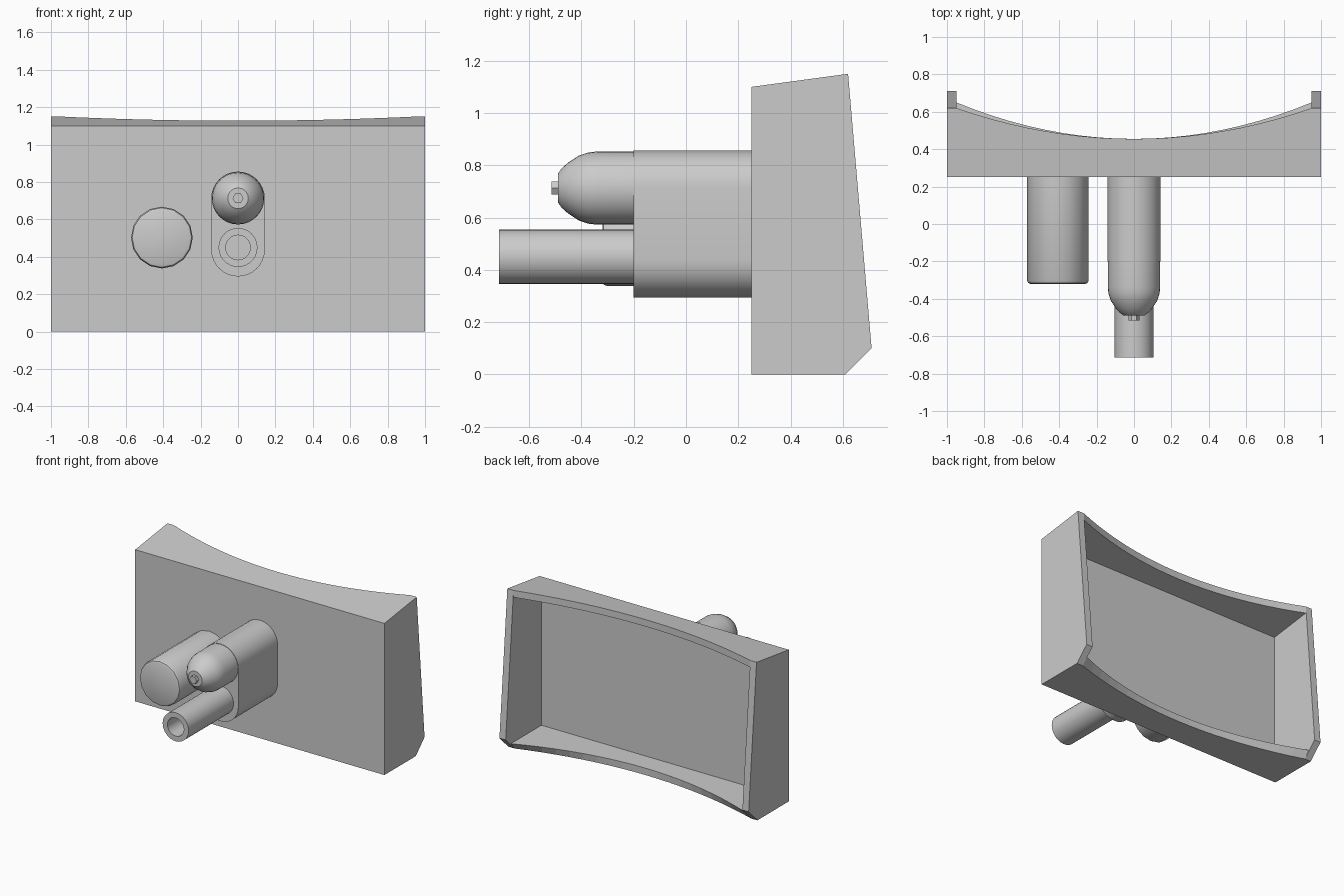
import bpy, bmesh, math

if "Cube" in bpy.data.objects:
    bpy.data.objects.remove(bpy.data.objects["Cube"])

grey = bpy.data.materials.new("plain grey")
grey.diffuse_color = (0.6, 0.6, 0.6, 1)
grey.use_nodes = True
grey.node_tree.nodes["Principled BSDF"].inputs["Base Color"].default_value = grey.diffuse_color


def finish(name, bm, smooth=True):
    bmesh.ops.remove_doubles(bm, verts=bm.verts, dist=1e-5)
    bmesh.ops.recalc_face_normals(bm, faces=bm.faces)
    me = bpy.data.meshes.new(name)
    bm.to_mesh(me)
    bm.free()
    me.materials.append(grey)
    ob = bpy.data.objects.new(name, me)
    bpy.context.collection.objects.link(ob)
    if smooth:
        bpy.ops.object.select_all(action='DESELECT')
        ob.select_set(True)
        bpy.context.view_layer.objects.active = ob
        bpy.ops.object.shade_smooth_by_angle(angle=math.radians(35))
    return ob


def loft(name, sections, smooth=False):
    """Join matching closed sections and cap both ends."""
    bm = bmesh.new()
    rings = [[bm.verts.new(p) for p in s] for s in sections]
    n = len(rings[0])
    for a, b in zip(rings, rings[1:]):
        for i in range(n):
            j = (i + 1) % n
            bm.faces.new((a[i], a[j], b[j], b[i]))
    bm.faces.new(rings[0])
    bm.faces.new(rings[-1])
    return finish(name, bm, smooth)


def turned(name, x, z, profile, sides):
    """Rings of (y, radius) about an axis along y."""
    def ring(y, r):
        return [(x + r * math.cos(2 * math.pi * i / sides), y,
                 z + r * math.sin(2 * math.pi * i / sides)) for i in range(sides)]
    return loft(name, [ring(y, r) for y, r in profile], True)


FRONT, BACK, MID, WALL = 0.25, 0.30, 0.455, 0.05


def top_z(y):
    return 1.10 + 0.05 * (y - FRONT) / 0.37


# side walls with the chamfered lower back corner
side = [(FRONT, 0), (0.61, 0), (0.71, 0.1), (0.62, 1.15), (FRONT, 1.10)]
for name, x0, x1 in (("left_wall", -1, -0.95), ("right_wall", 0.95, 1)):
    loft(name, [[(x, y, z) for y, z in side] for x in (x0, x1)])

# front plate
loft("front_plate", [[(x, FRONT, 0), (x, BACK, 0), (x, BACK, top_z(BACK)),
                      (x, FRONT, 1.10)] for x in (-0.95, 0.95)])

# top and bottom walls with a concave back edge
top, bottom = [], []
for i in range(21):
    t = -1 + i / 10
    x = 0.95 * t
    yt = MID + (0.62 - MID) * t * t
    yb = MID + (0.61 - MID) * t * t
    yi = MID + (0.65 - MID) * t * t
    top.append([(x, BACK, top_z(BACK)), (x, yt, top_z(yt)),
                (x, yt, top_z(yt) - WALL), (x, BACK, top_z(BACK) - WALL)])
    bottom.append([(x, BACK, 0), (x, yb, 0), (x, yi, WALL), (x, BACK, WALL)])
loft("top_wall", top)
loft("bottom_wall", bottom)

# rounded mount block
outline = []
for start, zc in ((0, 0.713), (math.pi, 0.438)):
    for i in range(17):
        a = start + math.pi * i / 16
        outline.append((0.143 * math.cos(a), zc + 0.143 * math.sin(a)))
loft("mount_block", [[(x, y, z) for x, z in outline] for y in (-0.2, FRONT)], True)

# domed housing and its hexagonal tip
turned("dome", 0, 0.713, [(-0.19, 0.14), (-0.34, 0.14), (-0.375, 0.136), (-0.41, 0.124),
                          (-0.45, 0.098), (-0.475, 0.076), (-0.49, 0.055)], 32)
turned("dome_tip", 0, 0.713, [(-0.48, 0.029), (-0.515, 0.029)], 6)

# hollow barrel
turned("barrel", 0, 0.45, [(-0.19, 0.104), (-0.715, 0.104), (-0.715, 0.066),
                           (-0.3, 0.066)], 32)

# side canister with a softened rim
turned("canister", -0.407, 0.503, [(FRONT, 0.165), (-0.302, 0.165), (-0.315, 0.159),
                                   (-0.32, 0.147)], 16)
